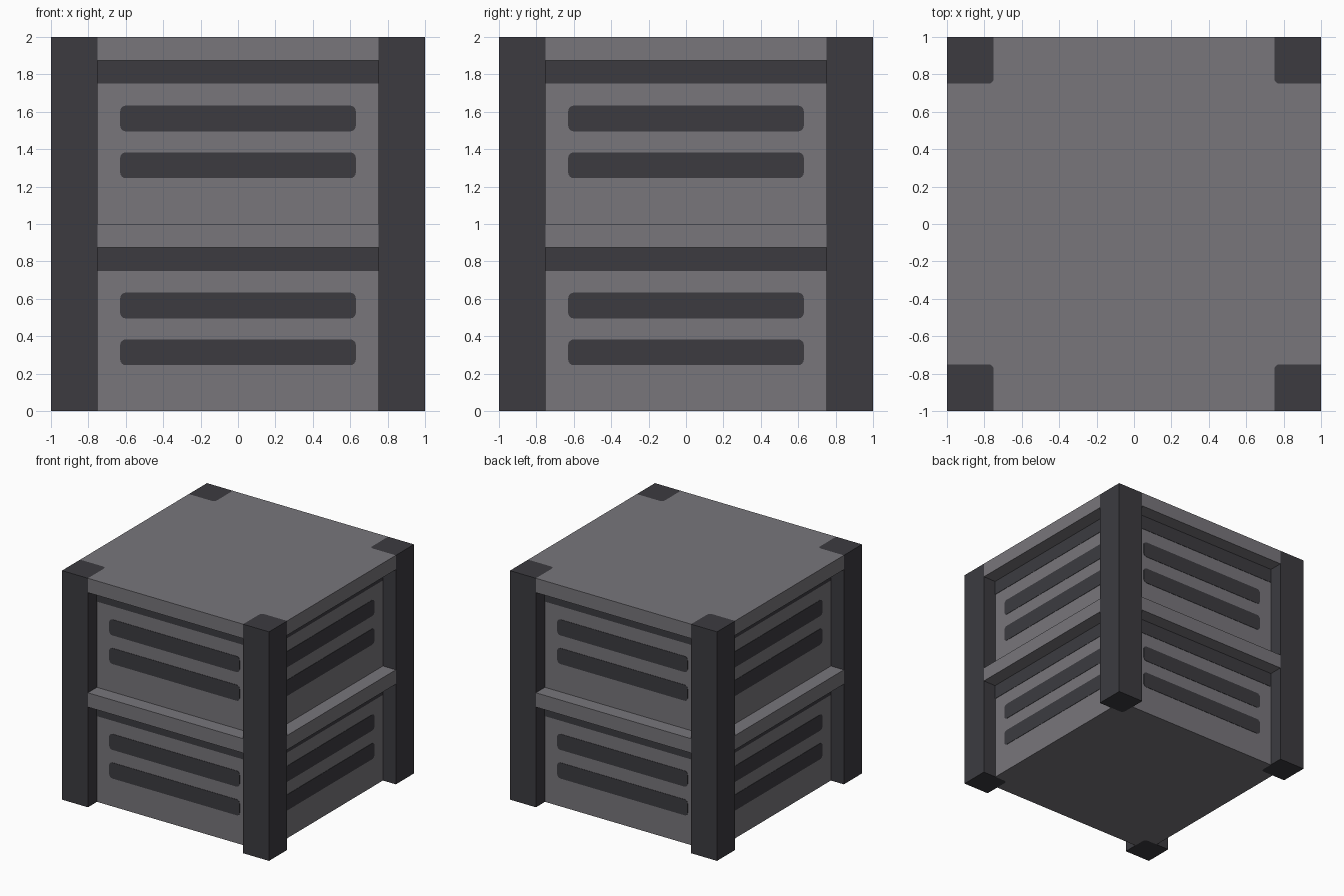
import bpy, bmesh
from math import cos, sin, pi
from mathutils import Matrix, Vector

cube = bpy.data.objects.get("Cube")
if cube:
    bpy.data.objects.remove(cube, do_unlink=True)


def material(name, rgb):
    m = bpy.data.materials.new(name)
    m.use_nodes = True
    m.diffuse_color = (*rgb, 1)
    m.node_tree.nodes["Principled BSDF"].inputs["Base Color"].default_value = (*rgb, 1)
    return m


LIGHT = material("light grey", (0.188, 0.181, 0.198))
DARK = material("dark grey", (0.045, 0.044, 0.051))
INNER, PANEL, RADIUS = 0.75, 0.875, 0.03


def prism(name, outline, z0, z1, mat, matrix=Matrix()):
    """Extrude a flat outline from z0 to z1, then place it."""
    bm = bmesh.new()
    face = bm.faces.new([bm.verts.new((x, y, z0)) for x, y in outline])
    top = bmesh.ops.extrude_face_region(bm, geom=[face])["geom"]
    bmesh.ops.translate(bm, vec=(0, 0, z1 - z0),
                        verts=[v for v in top if isinstance(v, bmesh.types.BMVert)])
    bmesh.ops.recalc_face_normals(bm, faces=bm.faces)
    bm.transform(matrix)
    mesh = bpy.data.meshes.new(name)
    bm.to_mesh(mesh)
    bm.free()
    mesh.materials.append(mat)
    obj = bpy.data.objects.new(name, mesh)
    bpy.context.collection.objects.link(obj)
    return obj


def arc(cx, cy, r, start, end, steps=4):
    angles = [start + (end - start) * i / steps for i in range(steps + 1)]
    return [(cx + r * cos(a), cy + r * sin(a)) for a in angles]


def turned(points, quarter):
    rot = Matrix.Rotation(quarter * pi / 2, 2)
    return [tuple(rot @ Vector(p)) for p in points]


# Rounded inner corner shared by each post and the notch around it
CORNER = arc(INNER + RADIUS, INNER + RADIUS, RADIUS, 1.5 * pi, pi)


def notched_square(half):
    notch = [(half, INNER)] + CORNER + [(INNER, half)]
    return [p for q in range(4) for p in turned(notch, q)]


def rectangle(x0, x1, y0, y1):
    return [(x0, y0), (x1, y0), (x1, y1), (x0, y1)]


def rounded_rectangle(x0, x1, y0, y1, r):
    corners = [(x1 - r, y1 - r), (x0 + r, y1 - r), (x0 + r, y0 + r), (x1 - r, y0 + r)]
    return [p for i, (x, y) in enumerate(corners)
            for p in arc(x, y, r, i * pi / 2, (i + 1) * pi / 2)]


# Recessed body and full-width lid
prism("body", notched_square(PANEL), 0, PANEL + 1, LIGHT)
prism("lid", notched_square(1), PANEL + 1, 2, LIGHT)

# Corner posts
post = [(1, 1), (INNER, 1)] + CORNER[::-1] + [(1, INNER)]
for q, name in enumerate(["back_left", "back_right", "front_right", "front_left"]):
    prism(name + "_post", turned(post, q), 0, 2, DARK)

# Each side: middle rail, dark bands under the rails, and slots
for q, side in enumerate(["front", "left", "back", "right"]):
    spin = Matrix.Rotation(q * pi / 2, 4, "Z")
    prism(side + "_rail", rectangle(-INNER, INNER, -1, -PANEL), PANEL, 1, LIGHT, spin)
    upright = spin @ Matrix.Translation((0, -PANEL, 0)) @ Matrix.Rotation(pi / 2, 4, "X")
    for base, level in enumerate(["lower", "upper"]):
        band = rectangle(-INNER, INNER, base + INNER, base + PANEL)
        prism(f"{side}_{level}_band", band, 0, 0.003, DARK, upright)
        for i, z in enumerate((0.245, 0.495)):
            slot = rounded_rectangle(-0.63, 0.63, base + z, base + z + 0.138, RADIUS)
            prism(f"{side}_{level}_slot_{i + 1}", slot, 0, 0.003, DARK, upright)
